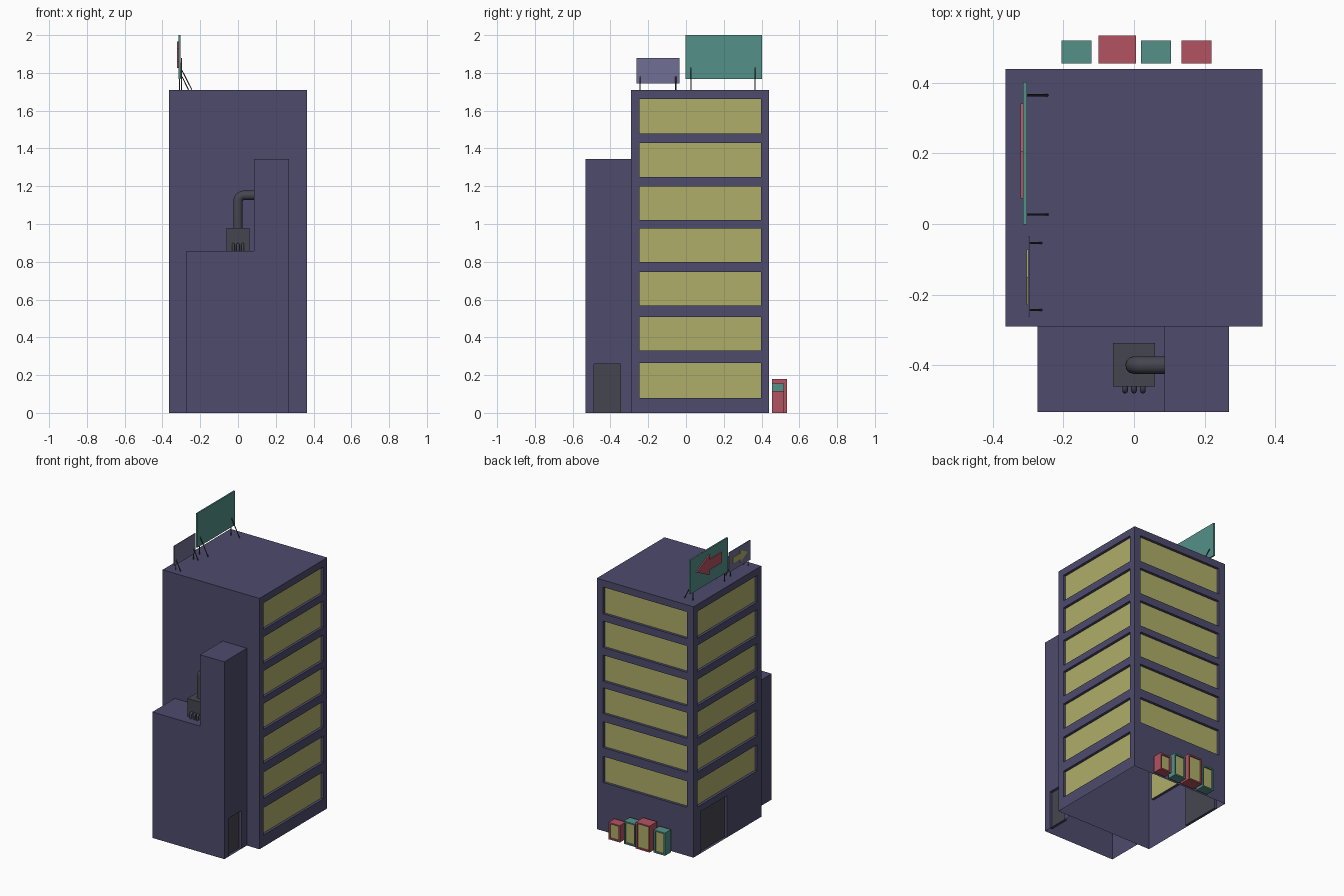
import bpy, bmesh, math
from mathutils import Vector

if "Cube" in bpy.data.objects:
    bpy.data.objects.remove(bpy.data.objects["Cube"])


def material(name, rgb):
    m = bpy.data.materials.new(name)
    m.diffuse_color = (*rgb, 1)
    m.use_nodes = True
    m.node_tree.nodes["Principled BSDF"].inputs["Base Color"].default_value = m.diffuse_color
    return m


WALL = material("wall_purple", (0.075, 0.07, 0.15))
PANE = material("pane_yellow", (0.43, 0.42, 0.14))
TEAL = material("teal", (0.09, 0.28, 0.25))
RED = material("red", (0.45, 0.085, 0.12))
DARK = material("dark_grey", (0.06, 0.06, 0.08))
LILAC = material("lilac", (0.16, 0.16, 0.30))


def finish(name, bm, mats):
    me = bpy.data.meshes.new(name)
    bm.to_mesh(me)
    bm.free()
    for m in mats:
        me.materials.append(m)
    ob = bpy.data.objects.new(name, me)
    bpy.context.collection.objects.link(ob)
    return ob


def box(name, x, y, z, mat):
    bm = bmesh.new()
    bmesh.ops.create_cube(bm, size=1)
    for v in bm.verts:
        v.co = [lo + (c + 0.5) * (hi - lo) for c, (lo, hi) in zip(v.co, (x, y, z))]
    return finish(name, bm, [mat])


def wall(bm, a, b, z0, z1, holes=(), depth=0.018):
    """Wall from a to b (left to right seen from outside); each hole is
    (u0, u1, z0, z1, material slot) and becomes a recessed pane."""
    a, b = Vector((*a, 0)), Vector((*b, 0))
    d = (b - a).normalized()
    inward = Vector((-d.y, d.x, 0)) * depth
    us = sorted({0, (b - a).length} | {u for h in holes for u in h[:2]})
    zs = sorted({z0, z1} | {z for h in holes for z in h[2:4]})
    grid = [[bm.verts.new(a + d * u + Vector((0, 0, z))) for u in us] for z in zs]
    groups = {}
    for j in range(len(zs) - 1):
        for i in range(len(us) - 1):
            f = bm.faces.new((grid[j][i], grid[j][i + 1], grid[j + 1][i + 1], grid[j + 1][i]))
            cu, cz = (us[i] + us[i + 1]) / 2, (zs[j] + zs[j + 1]) / 2
            for k, h in enumerate(holes):
                if h[0] < cu < h[1] and h[2] < cz < h[3]:
                    groups.setdefault(k, []).append(f)
    for k, faces in groups.items():
        r = bmesh.ops.extrude_face_region(bm, geom=faces)["geom"]
        bmesh.ops.delete(bm, geom=[f for f in faces if f.is_valid], context='FACES')
        bmesh.ops.translate(bm, vec=inward, verts=[e for e in r if isinstance(e, bmesh.types.BMVert)])
        for f in r:
            if isinstance(f, bmesh.types.BMFace):
                f.material_index = holes[k][4]


def roof(bm, x, y, z):
    bm.faces.new([bm.verts.new((px, py, z)) for px, py in
                  ((x[0], y[0]), (x[1], y[0]), (x[1], y[1]), (x[0], y[1]))])


def tube(name, pts, radius, mat, sides=3):
    cu = bpy.data.curves.new(name, 'CURVE')
    cu.dimensions = '3D'
    cu.bevel_depth = radius
    cu.bevel_resolution = sides
    cu.use_fill_caps = True
    sp = cu.splines.new('POLY')
    sp.points.add(len(pts) - 1)
    for p, co in zip(sp.points, pts):
        p.co = (*co, 1)
    tmp = bpy.data.objects.new(name + "_path", cu)
    bpy.context.collection.objects.link(tmp)
    bpy.context.view_layer.update()
    me = bpy.data.meshes.new_from_object(tmp.evaluated_get(bpy.context.evaluated_depsgraph_get()))
    bpy.data.objects.remove(tmp)
    me.name = name
    me.materials.clear()
    me.materials.append(mat)
    ob = bpy.data.objects.new(name, me)
    bpy.context.collection.objects.link(ob)
    return ob


# Tower: open-bottomed shell with recessed window bands
X, Y0, Y1, H = 0.365, -0.29, 0.44, 1.71
rows = [(0.08, 0.265), (0.33, 0.508), (0.568, 0.745), (0.80, 0.975),
        (1.02, 1.198), (1.25, 1.43), (1.48, 1.662)]
bm = bmesh.new()
wall(bm, (-X, Y0), (X, Y0), 0, H)
wall(bm, (X, Y0), (X, Y1), 0, H, [(0.045, 0.688, *r, 1) for r in rows])
wall(bm, (X, Y1), (-X, Y1), 0, H, [(0.048, 0.682, *r, 1) for r in rows[1:]])
wall(bm, (-X, Y1), (-X, Y0), 0, H,
     [(0.042, 0.685, *r, 1) for r in rows[1:]] + [(0.08, 0.36, 0, 0.285, 2)])
roof(bm, (-X, X), (Y0, Y1), H)
bmesh.ops.remove_doubles(bm, verts=bm.verts, dist=1e-5)
finish("tower", bm, [WALL, PANE, DARK])

# Stepped front annex with a side door
L, M, R, F, LOW, HIGH = -0.273, 0.086, 0.27, -0.533, 0.858, 1.345
bm = bmesh.new()
wall(bm, (L, Y0), (L, F), 0, LOW)
wall(bm, (L, F), (M, F), 0, LOW)
wall(bm, (M, F), (R, F), 0, LOW)
wall(bm, (M, F), (R, F), LOW, HIGH)
wall(bm, (M, Y0), (M, F), LOW, HIGH)
wall(bm, (R, F), (R, Y0), 0, HIGH, [(0.046, 0.186, 0, 0.26, 1)])
roof(bm, (L, M), (F, Y0), LOW)
roof(bm, (M, R), (F, Y0), HIGH)
bmesh.ops.remove_doubles(bm, verts=bm.verts, dist=1e-5)
finish("annex", bm, [WALL, DARK])

# Ventilation unit, large duct and three small pipes
box("vent_unit", (-0.06, 0.06), (-0.46, -0.337), (LOW, 0.98), DARK)
bend = [math.radians(15 * i) for i in range(7)]
tube("vent_duct", [(0, -0.40, 0.97)]
     + [(0.032 - 0.032 * math.cos(t), -0.40, 1.12 + 0.032 * math.sin(t)) for t in bend]
     + [(0.09, -0.40, 1.152)], 0.025, DARK, 4)
for i in (-1, 0, 1):
    x = 0.025 * i
    tube(f"small_pipe_{i + 2}", [(x, -0.45, 0.892)]
         + [(x, -0.463 - 0.01 * math.sin(t), 0.882 + 0.01 * math.cos(t)) for t in bend[::2]]
         + [(x, -0.473, LOW)], 0.008, DARK, 2)


# Roof signs: board, raised arrow on the left side, posts and braces
def sign(name, x, y, z, mat, arrow, arrow_mat, thick, legs, brace_top, brace_foot):
    box(name + "_board", x, y, z, mat)
    tip, neck, tail, cz, head, shaft = arrow
    pts = [(tip, 0), (neck, head), (neck, shaft), (tail, shaft),
           (tail, -shaft), (neck, -shaft), (neck, -head)]
    bm = bmesh.new()
    f = bm.faces.new([bm.verts.new((x[0], py, cz + pz)) for py, pz in pts])
    r = bmesh.ops.extrude_face_region(bm, geom=[f])["geom"]
    bmesh.ops.translate(bm, vec=(-thick, 0, 0), verts=[e for e in r if isinstance(e, bmesh.types.BMVert)])
    bmesh.ops.recalc_face_normals(bm, faces=bm.faces)
    finish(name + "_arrow", bm, [arrow_mat])
    px = (x[0] + x[1]) / 2
    for i, ly in enumerate(legs):
        tube(f"{name}_post_{i}", [(px, ly, z[0] + 0.01), (px, ly, H)], 0.003, DARK, 1)
        tube(f"{name}_brace_{i}", [(x[1], ly, brace_top), (brace_foot, ly, H)], 0.003, DARK, 1)


sign("large_sign", (-0.314, -0.304), (-0.002, 0.402), (1.767, 2.0), TEAL,
     (0.342, 0.205, 0.073, 1.895, 0.07, 0.035), RED, 0.008, (0.027, 0.365), 1.828, -0.244)
sign("small_sign", (-0.301, -0.296), (-0.263, -0.034), (1.745, 1.88), LILAC,
     (-0.23, -0.15, -0.073, 1.813, 0.042, 0.02), PANE, 0.004, (-0.244, -0.054), 1.78, -0.262)

# Vending machines along the back wall, each with a recessed front pane
machines = [(-0.205, -0.12, 0.52, 0.155, TEAL), (-0.10, 0.005, 0.535, 0.18, RED),
            (0.02, 0.105, 0.52, 0.155, TEAL), (0.135, 0.22, 0.52, 0.115, RED)]
for n, (x0, x1, y1, h, mat) in enumerate(machines):
    ob = box(f"vending_machine_{n + 1}", (x0, x1), (0.455, y1), (0, h), mat)
    ob.data.materials.append(PANE)
    bm = bmesh.new()
    bm.from_mesh(ob.data)
    bm.normal_update()
    front = max(bm.faces, key=lambda f: f.calc_center_median().y)
    bmesh.ops.inset_region(bm, faces=[front], thickness=0.013)
    r = bmesh.ops.extrude_discrete_faces(bm, faces=[front])["faces"][0]
    bmesh.ops.translate(bm, vec=(0, -0.01, 0), verts=r.verts)
    r.material_index = 1
    bm.to_mesh(ob.data)
    bm.free()
